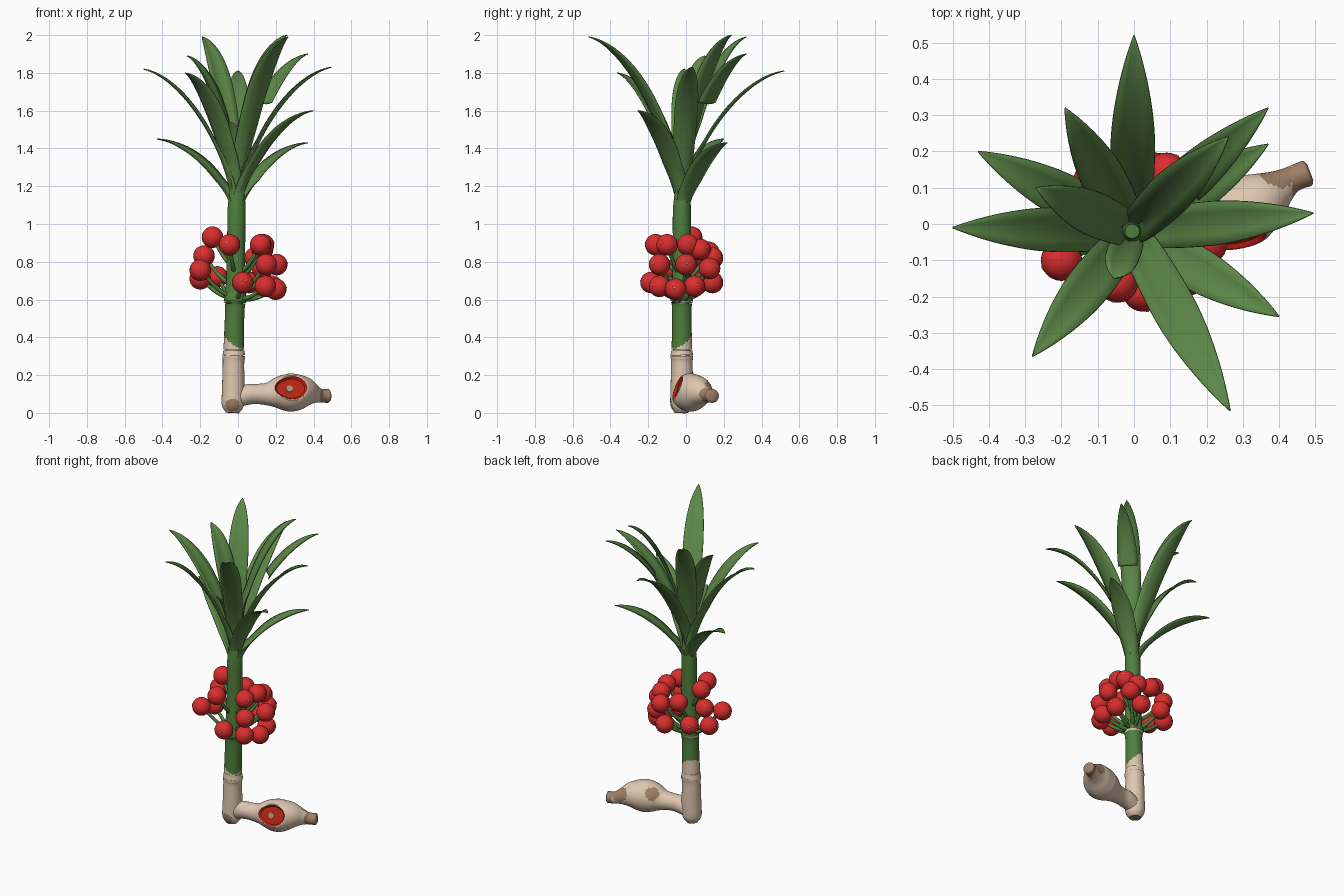
import bpy, bmesh, math
from mathutils import Vector as V

if "Cube" in bpy.data.objects:
    bpy.data.objects.remove(bpy.data.objects["Cube"])


def material(name, rgb):
    m = bpy.data.materials.new(name)
    m.diffuse_color = (*rgb, 1)
    m.use_nodes = True
    m.node_tree.nodes["Principled BSDF"].inputs["Base Color"].default_value = m.diffuse_color
    return m


LEAF = material("leaf green", (0.107, 0.243, 0.064))
STEM = material("stem green", (0.080, 0.214, 0.045))
BERRY = material("berry red", (0.71, 0.027, 0.027))
BEIGE = material("root beige", (0.73, 0.57, 0.434))
BROWN = material("scar brown", (0.342, 0.214, 0.133))
RIM = material("cut rim red", (0.67, 0.013, 0.010))
FLESH = material("cut flesh", (0.48, 0.020, 0.006))
DOT = material("dot tan", (0.40, 0.29, 0.17))


def finish(bm, name, mats, angle=50):
    bmesh.ops.recalc_face_normals(bm, faces=bm.faces)
    me = bpy.data.meshes.new(name)
    bm.to_mesh(me)
    bm.free()
    for m in mats:
        me.materials.append(m)
    ob = bpy.data.objects.new(name, me)
    bpy.context.collection.objects.link(ob)
    bpy.ops.object.select_all(action='DESELECT')
    ob.select_set(True)
    bpy.context.view_layer.objects.active = ob
    bpy.ops.object.shade_smooth_by_angle(angle=math.radians(angle))
    return ob


def spline(pts, n):
    """Catmull-Rom samples through (x, y, z, radius) points."""
    p = [V(q) for q in pts]
    p = [2 * p[0] - p[1]] + p + [2 * p[-1] - p[-2]]
    out = []
    for i in range(n + 1):
        s = i / n * (len(p) - 3)
        k = min(int(s), len(p) - 4)
        t = s - k
        a, b, c, d = p[k:k + 4]
        out.append(0.5 * (2 * b + (c - a) * t + (2 * a - 5 * b + 4 * c - d) * t * t
                          + (3 * b - a - 3 * c + d) * t ** 3))
    return out


def tube(bm, pts, n, sides):
    """Closed tube along a smooth path."""
    s = spline(pts, n)
    rings = []
    for i, q in enumerate(s):
        tan = (s[min(i + 1, n)] - s[max(i - 1, 0)]).to_3d()
        rot = tan.to_track_quat('Z', 'Y')
        rings.append([bm.verts.new(q.to_3d() + rot @ V((math.cos(a) * q[3], math.sin(a) * q[3], 0)))
                      for a in (2 * math.pi * j / sides for j in range(sides))])
    for a, b in zip(rings, rings[1:]):
        for j in range(sides):
            k = (j + 1) % sides
            bm.faces.new((a[j], a[k], b[k], b[j]))
    bm.faces.new(rings[0][::-1])
    bm.faces.new(rings[-1])


# Upright stem: beige foot with an oblique edge, green above, joint ridges
bm = bmesh.new()
tube(bm, [(-.03, -.025, .0, .035), (-.028, -.024, .04, .058), (-.025, -.022, .12, .060),
          (-.024, -.022, .26, .057), (-.022, -.022, .30, .060), (-.022, -.022, .34, .055),
          (-.02, -.022, .45, .052), (-.016, -.022, .56, .052), (-.015, -.022, .60, .060),
          (-.013, -.022, .66, .053), (-.01, -.022, .85, .048), (-.008, -.022, 1.05, .048),
          (-.006, -.02, 1.15, .042), (-.005, -.02, 1.32, .02)], 150, 40)
for f in bm.faces:
    c = f.calc_center_median()
    edge = .39 + .6 * ((c.y + .022) - (c.x + .022))
    f.material_index = 0 if c.z > edge else 1
    if abs(c.z - .585) < .007 and c.y > -.03:
        f.material_index = 1
    if (c - V((-.03, -.08, .04))).length < .037 or c.z < .004:
        f.material_index = 2
finish(bm, "stem", [STEM, BEIGE, BROWN])

# Swollen root, sliced open at the front
bm = bmesh.new()
tube(bm, [(-.03, -.02, .065, .045), (.04, -.015, .095, .054), (.10, -.01, .10, .053),
          (.16, 0, .10, .062), (.22, .01, .106, .088), (.285, .025, .108, .101),
          (.35, .065, .11, .083), (.40, .10, .10, .052), (.43, .12, .092, .038),
          (.455, .132, .09, .036), (.478, .14, .09, .036), (.486, .143, .09, .024)], 80, 36)
for f in bm.faces:
    c = f.calc_center_median()
    if (c.x > .437 or (c - V((.395, .145, .135))).length < .052
            or (c - V((.20, .07, .16))).length < .042):
        f.material_index = 1
cut_point, cut_dir = V((.282, -.046, .13)), V((.15, -.92, .35)).normalized()
geom = bm.verts[:] + bm.edges[:] + bm.faces[:]
bmesh.ops.bisect_plane(bm, geom=geom, plane_co=cut_point, plane_no=cut_dir, clear_outer=True)
rim = [v for v in bm.verts if v.is_boundary]
bmesh.ops.remove_doubles(bm, verts=rim, dist=.003)
cap = bmesh.ops.holes_fill(bm, edges=[e for e in bm.edges if e.is_boundary], sides=0)['faces']
if cap:
    face = max(cap, key=lambda f: f.calc_area())
    for thick, depth, mat in ((.006, 0, 0), (.010, -.012, 2), (.001, 0, 3)):
        sides = bmesh.ops.inset_individual(bm, faces=[face], thickness=thick, depth=depth)['faces']
        for f in sides:
            f.material_index = mat
    face.material_index = 3
    cut_point = face.calc_center_median()
finish(bm, "root", [BEIGE, BROWN, RIM, FLESH], 40)

# Pale core of the cut
bm = bmesh.new()
bmesh.ops.create_cone(bm, cap_ends=True, segments=16, radius1=.018, radius2=.018, depth=.006)
core = finish(bm, "root_core", [DOT])
core.location = cut_point + cut_dir * .002
core.rotation_euler = cut_dir.to_track_quat('Z', 'Y').to_euler()

# Berries, each with a small dot and a green stalk
BERRIES = [(-.135, .03, .93), (-.045, -.16, .89), (-.18, .06, .83), (-.2, -.1, .755),
           (-.2, .04, .71), (.025, -.185, .69), (.12, -.10, .89), (.135, .01, .89),
           (.205, 0, .785), (.15, -.14, .785), (.2, -.055, .655), (.145, -.14, .67),
           (.18, .045, .67), (-.03, .12, .85), (.13, .075, .865), (.09, .14, .82),
           (.13, .125, .765), (.06, .14, .69), (-.11, .12, .72)]
R = .057
for i, b in enumerate(BERRIES):
    b = V(b)
    out = (b - V((-.012, -.022, b.z - .03))).normalized()
    bm = bmesh.new()
    bmesh.ops.create_uvsphere(bm, u_segments=24, v_segments=14, radius=R)
    bmesh.ops.translate(bm, verts=bm.verts, vec=b)
    finish(bm, f"berry_{i + 1}", [BERRY])
    bm = bmesh.new()
    bmesh.ops.create_icosphere(bm, subdivisions=1, radius=.009)
    bmesh.ops.translate(bm, verts=bm.verts, vec=b + out * (R - .005))
    finish(bm, f"berry_dot_{i + 1}", [DOT])
    z0 = max(.60, b.z - .17)
    root = V((-.013, -.022, z0))
    mid = root.lerp(b, .5) + V((0, 0, -.02))
    bm = bmesh.new()
    tube(bm, [(*root, .016), (*mid, .011), (*b, .010)], 10, 8)
    finish(bm, f"berry_stalk_{i + 1}", [STEM])


def leaf(name, tip, z0, half=.060, start=0.0, blunt=False):
    """Arching, folded blade from the stem to its tip."""
    tip = V(tip)
    base = V((-.006, -.02, z0))
    flat = (tip - base) * V((1, 1, 0))
    reach, rise = flat.length, tip.z - z0
    out = flat.normalized()
    side = V((-out.y, out.x, 0))
    ctrl = [(.025, 0), (.10 * reach, .40 * rise), (.58 * reach, .93 * rise), (reach, rise)]
    bm = bmesh.new()
    n, rows = 28, []
    for i in range(n + 1):
        t = start + (1 - start) * i / n
        u = 1 - t
        w = (u ** 3, 3 * u * u * t, 3 * u * t * t, t ** 3)
        d = (-3 * u * u, 3 * u * u - 6 * u * t, 6 * u * t - 3 * t * t, 3 * t * t)
        r, z = (sum(a * c[k] for a, c in zip(w, ctrl)) for k in (0, 1))
        dr, dz = (sum(a * c[k] for a, c in zip(d, ctrl)) for k in (0, 1))
        tan = V((dr, dz)).normalized()
        normal = V((0, 0, 1)) * tan.x - out * tan.y
        # width: clasping base, widest past the middle, pointed tip
        grow = .55 + .45 * math.sin(min(t / .55, 1) * math.pi / 2)
        taper = 1 if t < .55 else max(0, 1 - ((t - .55) / .45) ** (4 if blunt else 1.9))
        h = half * grow * taper + .001
        cup = .25 + .75 * max(0, 1 - t / .35)
        p = base + out * r + V((0, 0, z))
        rows.append([bm.verts.new(p + side * (h * s) + normal * (h * cup * abs(s) ** 1.4))
                     for s in (-1, -.5, 0, .5, 1)])
    for a, b in zip(rows, rows[1:]):
        for j in range(4):
            bm.faces.new((a[j], a[j + 1], b[j + 1], b[j]))
    ob = finish(bm, name, [LEAF])
    sol = ob.modifiers.new("thickness", 'SOLIDIFY')
    sol.thickness = .005
    sol.offset = 0


# Crown of leaves: tip position and height of the base on the stem
LEAVES = [((0, .52, 1.81), 1.14), ((.37, .22, 1.43), 1.05), ((.26, .24, 2.0), 1.20),
          ((.495, .03, 1.83), 1.12), ((.40, -.255, 1.6), 1.08), ((.265, -.515, 1.99), 1.14),
          ((-.28, -.365, 1.8), 1.10), ((-.5, -.01, 1.82), 1.10), ((-.43, .2, 1.45), 1.05),
          ((-.27, .1, 1.89), 1.18), ((-.19, .32, 1.99), 1.16)]
for i, (tip, z0) in enumerate(LEAVES):
    leaf(f"leaf_{i + 1}", tip, z0)
leaf("inner_leaf", (-.055, -.15, 1.54), 1.12, half=.045, blunt=True)
leaf("broken_leaf", (.37, .32, 1.90), 1.15, start=.52)
